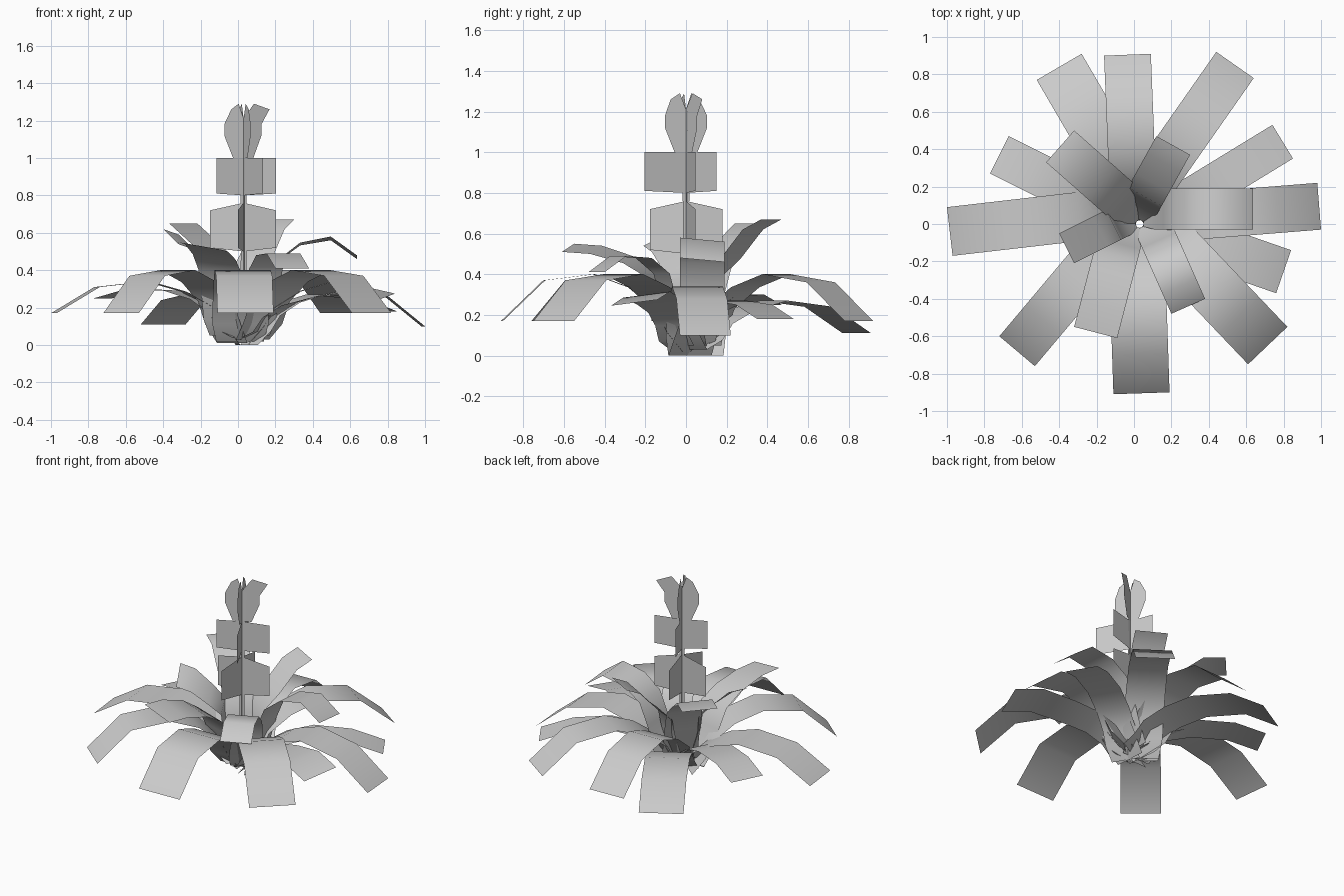
import bpy, math
from mathutils import Vector

if "Cube" in bpy.data.objects:
    bpy.data.objects.remove(bpy.data.objects["Cube"])

CX, CY = 0.03, 0.0


def mesh_object(name, verts, faces):
    me = bpy.data.meshes.new(name)
    me.from_pydata(verts, [], faces)
    me.update()
    ob = bpy.data.objects.new(name, me)
    bpy.context.collection.objects.link(ob)
    for p in me.polygons:
        p.use_smooth = True
    return ob


def leaf(name, tip_a, tip_b, tip_z, knee_z, peak_z, roll=0.0, base_z=0.03):
    """Constant-width arched strip from the crown to tip edge a-b; roll lifts corner a."""
    a, b = Vector(tip_a), Vector(tip_b)
    mid, half = (a + b) / 2, (b - a) / 2
    out = Vector((half.y, -half.x)).normalized()
    if out.dot(mid) < 0:
        out = -out
    length = (mid - Vector((CX, CY))).dot(out)
    prof = [(0.02 / length, base_z), (0.05 / length + 0.05, 0.28 * peak_z),
            (0.08 / length + 0.08, 0.58 * peak_z), (0.31, 0.84 * peak_z),
            (0.5, peak_z), (0.77, knee_z), (1.0, tip_z)]
    verts = []
    for i, (t, z) in enumerate(prof):
        c = mid - out * length * (1 - t)
        w = 0.85 if i == 0 else 1
        for s in (-1, 1):
            p = c + half * s * w
            verts.append((p.x, p.y, z - s * roll * min(1, t * 1.5) if i else z))
    faces = [(2 * i, 2 * i + 1, 2 * i + 3, 2 * i + 2) for i in range(len(prof) - 1)]
    mesh_object(name, verts, faces)


# Outer rosette: tip corners, tip / knee / peak heights, roll
outer = [
    ((.98, .22), (1.0, -.03), .10, .28, .34),
    ((.44, .92), (.64, .78), .17, .36, .40),
    ((-.16, .90), (.09, .91), .17, .35, .39),
    ((-.52, .77), (-.28, .91), .11, .24, .27),
    ((-.77, .27), (-.67, .47), .25, .30, .29),
    ((-1.0, .09), (-.97, -.17), .17, .31, .34),
    ((-.72, -.60), (-.53, -.76), .17, .37, .40),
    ((-.11, -.91), (.19, -.90), .17, .37, .40),
    ((.61, -.75), (.82, -.55), .17, .37, .40),
    ((.76, -.37), (.84, -.14), .26, .30, .26, -.015),
    ((.74, .53), (.85, .35), .18, .25, .27),
]
for i, args in enumerate(outer):
    leaf(f"outer_leaf_{i + 1}", *args, base_z=0.01 * (i % 5))

# Inner, more upright leaves
inner = [
    ((.635, .19), (.635, -.03), .47, .57, .54, -.01),
    ((-.47, .33), (-.32, .50), .65, .65, .54),
    ((-.40, -.05), (-.32, -.21), .58, .55, .46, .04),
    ((-.32, -.55), (-.09, -.61), .53, .52, .47, .02),
    ((.20, -.48), (.38, -.40), .41, .49, .48),
    ((.12, .47), (.30, .37), .67, .62, .48),
]
for i, args in enumerate(inner):
    leaf(f"inner_leaf_{i + 1}", *args, base_z=0.05)


def flag(name, angle, outline):
    """Upright petal card given as rows of (inner r, outer r, inner z, outer z)."""
    a = math.radians(angle)
    d = Vector((math.cos(a), math.sin(a)))
    verts = []
    for r0, r1, z0, z1 in outline:
        for r, z in ((r0, z0), (r1, z1)):
            p = Vector((CX, CY)) + d * r
            verts.append((p.x, p.y, z))
    faces = [(2 * i, 2 * i + 1, 2 * i + 3, 2 * i + 2) for i in range(len(outline) - 1)]
    mesh_object(name, verts, faces)


# Flower spike: two tiers of four cards, then curled tip cards
for i, ang in enumerate((15, 98, 180, 260)):
    flag(f"lower_petal_{i + 1}", ang, [(0, .18, .50, .52), (0, .18, .76, .72)])
for i, (ang, r) in enumerate(((15, .18), (110, .16), (205, .16), (297, .23))):
    flag(f"middle_petal_{i + 1}", ang, [(0, r, .80, .81), (0, r, 1.0, 1.0)])
for i, (ang, r) in enumerate(((30, .16), (110, .07), (200, .07), (290, .08))):
    flag(f"top_petal_{i + 1}", ang,
         [(0, .06, 1.0, 1.0), (0, .11, 1.13, 1.12), (0, .11, 1.21, 1.18),
          (r * .4, r, 1.29, 1.26)])

# Thin crossed ribbons forming the stem
for i, ang in enumerate((20, 110)):
    flag(f"stem_{i + 1}", ang, [(-.02, .02, .02, .02), (-.015, .015, .6, .6),
                                (-.02, .02, 1.0, 1.0), (-.03, .03, 1.2, 1.2)])
